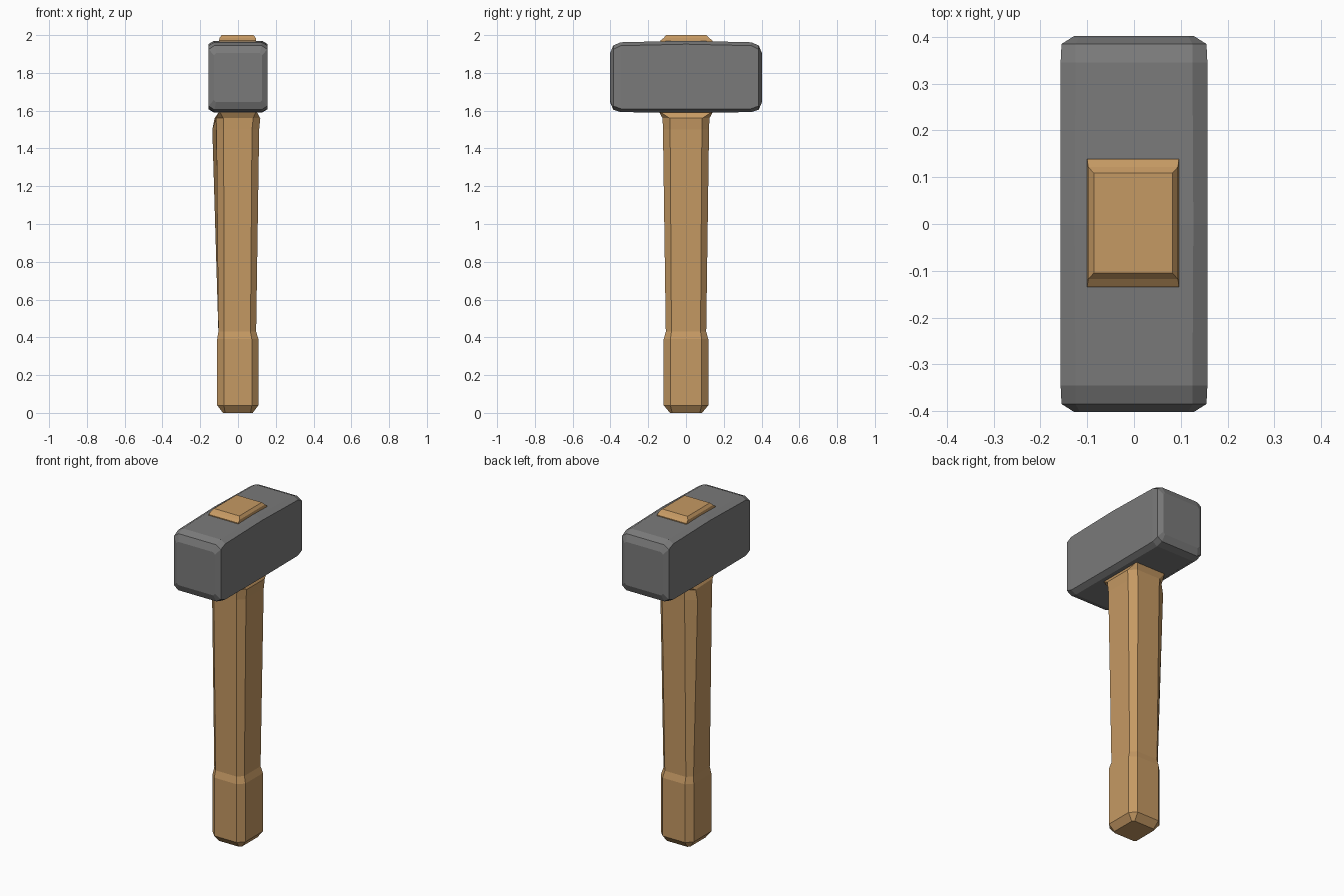
import bpy, bmesh

if "Cube" in bpy.data.objects:
    bpy.data.objects.remove(bpy.data.objects["Cube"])


def material(name, color):
    m = bpy.data.materials.new(name)
    m.diffuse_color = (*color, 1)
    m.use_nodes = True
    m.node_tree.nodes["Principled BSDF"].inputs["Base Color"].default_value = m.diffuse_color
    return m


wood = material("warm wood", (0.56, 0.32, 0.125))
steel = material("grey steel", (0.195, 0.195, 0.195))


def octagon(u0, u1, v0, v1, cu, cv):
    """Rectangle with cut corners, anticlockwise."""
    return [(u0 + cu, v0), (u1 - cu, v0), (u1, v0 + cv), (u1, v1 - cv),
            (u1 - cu, v1), (u0 + cu, v1), (u0, v1 - cv), (u0, v0 + cv)]


def loft(name, rings, mat):
    """Skin a list of equal-length point rings and cap both ends."""
    bm = bmesh.new()
    vs = [[bm.verts.new(p) for p in ring] for ring in rings]
    n = len(vs[0])
    for a, b in zip(vs, vs[1:]):
        for i in range(n):
            j = (i + 1) % n
            bm.faces.new((a[i], a[j], b[j], b[i]))
    bm.faces.new(vs[0][::-1])
    bm.faces.new(vs[-1])
    bmesh.ops.recalc_face_normals(bm, faces=bm.faces)
    me = bpy.data.meshes.new(name)
    bm.to_mesh(me)
    bm.free()
    me.materials.append(mat)
    ob = bpy.data.objects.new(name, me)
    bpy.context.collection.objects.link(ob)
    return ob


# Head: sections along y (distance, half width, bottom, top, chamfer x, chamfer z)
half = [(0.0, 0.157, 1.59, 1.97, 0.03, 0.018),
        (0.345, 0.157, 1.592, 1.962, 0.032, 0.018),
        (0.385, 0.155, 1.605, 1.945, 0.03, 0.02),
        (0.402, 0.128, 1.645, 1.905, 0.012, 0.012)]
sections = [(-y, *r) for y, *r in half[:0:-1]] + half
loft("hammer_head",
     [[(x, y, z) for x, z in octagon(-h, h, z0, z1, cx, cz)]
      for y, h, z0, z1, cx, cz in sections], steel)

# Handle: sections along z (z, left, right, half depth, chamfer, rear left bulge)
handle = [(0.0, -0.08, 0.078, 0.085, 0.012, 0.0),
          (0.04, -0.11, 0.108, 0.118, 0.035, 0.0),
          (0.39, -0.11, 0.108, 0.118, 0.035, 0.0),
          (0.43, -0.104, 0.096, 0.107, 0.03, 0.0),
          (1.50, -0.114, 0.112, 0.122, 0.038, 0.022),
          (1.56, -0.116, 0.118, 0.124, 0.038, 0.008),
          (1.592, -0.102, 0.10, 0.142, 0.006, 0.0),
          (1.65, -0.10, 0.097, 0.138, 0.005, 0.0)]
rings = []
for z, x0, x1, hy, c, bulge in handle:
    ring = [(x, y, z) for x, y in octagon(x0, x1, -hy, hy, c, c)]
    ring[6] = (ring[6][0] - bulge, ring[6][1], z)
    rings.append(ring)
loft("handle", rings, wood)

# Tenon end showing through the top of the head
loft("handle_tip",
     [[(x - 0.002, y + 0.002, z) for x, y in
       ((-hx, -hy), (hx, -hy), (hx, hy), (-hx, hy))]
      for z, hx, hy in ((1.94, 0.098, 0.137), (1.972, 0.098, 0.137),
                        (1.985, 0.096, 0.12), (2.0, 0.084, 0.107))], wood)
